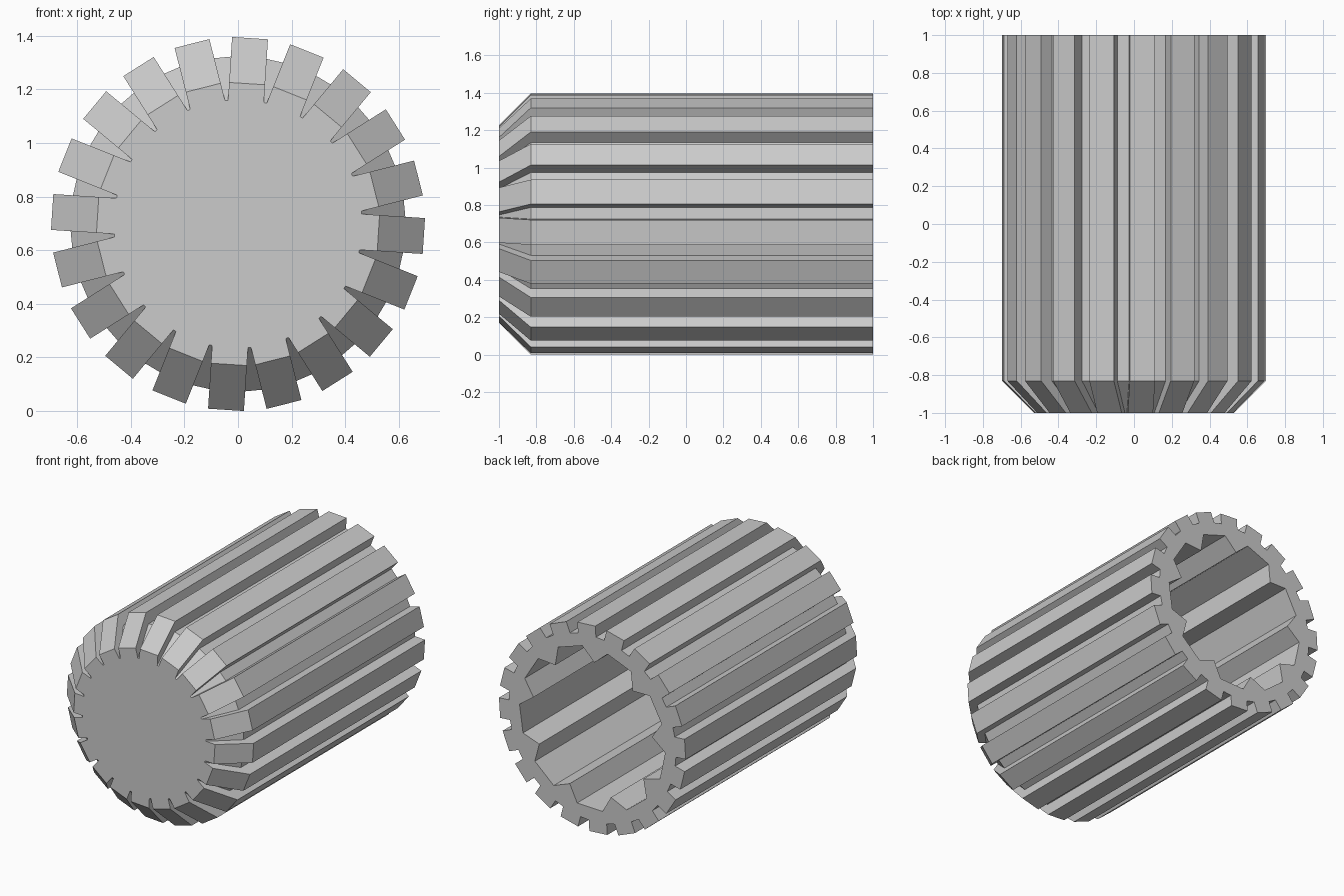
import bpy
import bmesh
from math import sin, cos, radians

cube = bpy.data.objects.get("Cube")
if cube:
    bpy.data.objects.remove(cube, do_unlink=True)

AXIS_Z = 0.698
RIBS, RIB_HALF, RIB_PHASE = 20, 0.067, 86.3
LOBES, LOBE_PHASE = 9, -8


def rib_section(tip, root):
    """Closed outline of parallel-sided ribs around the axis, as (x, z)."""
    points = []
    for i in range(RIBS):
        a = radians(RIB_PHASE + i * 360 / RIBS)
        base = (root ** 2 - RIB_HALF ** 2) ** 0.5
        for u, v in ((base, -RIB_HALF), (tip, -RIB_HALF),
                     (tip, RIB_HALF), (base, RIB_HALF)):
            points.append((u * cos(a) - v * sin(a), u * sin(a) + v * cos(a)))
    return points


def bore_section(outer, inner):
    """Closed outline of the splined bore, as (x, z)."""
    points = []
    step = 360 / LOBES
    for i in range(LOBES):
        for offset, r in ((-10, outer), (10, outer), (step / 2, inner)):
            a = radians(LOBE_PHASE + i * step + offset)
            points.append((r * cos(a), r * sin(a)))
    return points


def add_ring(bm, section, y):
    return [bm.verts.new((x, y, z + AXIS_Z)) for x, z in section]


def bridge(bm, a, b):
    n = len(a)
    for i in range(n):
        j = (i + 1) % n
        bm.faces.new((a[i], a[j], b[j], b[i]))


bm = bmesh.new()

# Ribbed outer wall with a chamfered front
back = add_ring(bm, rib_section(0.695, 0.625), 1.0)
shoulder = add_ring(bm, rib_section(0.695, 0.625), -0.83)
front = add_ring(bm, rib_section(0.525, 0.463), -1.0)
bridge(bm, back, shoulder)
bridge(bm, shoulder, front)
bm.faces.new(front)

# Blind splined bore, open at the back
mouth = add_ring(bm, bore_section(0.545, 0.45), 1.0)
floor = add_ring(bm, bore_section(0.545, 0.45), -0.75)
bridge(bm, mouth, floor)
bm.faces.new(floor)

# Flat back rim between the ribs and the bore
rim_edges = [bm.edges.get((loop[i - 1], loop[i]))
             for loop in (back, mouth) for i in range(len(loop))]
bmesh.ops.triangle_fill(bm, use_beauty=True, edges=rim_edges, normal=(0, 1, 0))
bmesh.ops.recalc_face_normals(bm, faces=bm.faces)

mesh = bpy.data.meshes.new("ribbed_knob")
bm.to_mesh(mesh)
bm.free()
knob = bpy.data.objects.new("ribbed_knob", mesh)
bpy.context.collection.objects.link(knob)

# Plain grey material
grey = bpy.data.materials.new("light_grey")
grey.use_nodes = True
colour = (0.6, 0.6, 0.6, 1.0)
grey.diffuse_color = colour
for node in grey.node_tree.nodes:
    if node.type == 'BSDF_PRINCIPLED':
        node.inputs["Base Color"].default_value = colour
mesh.materials.append(grey)
